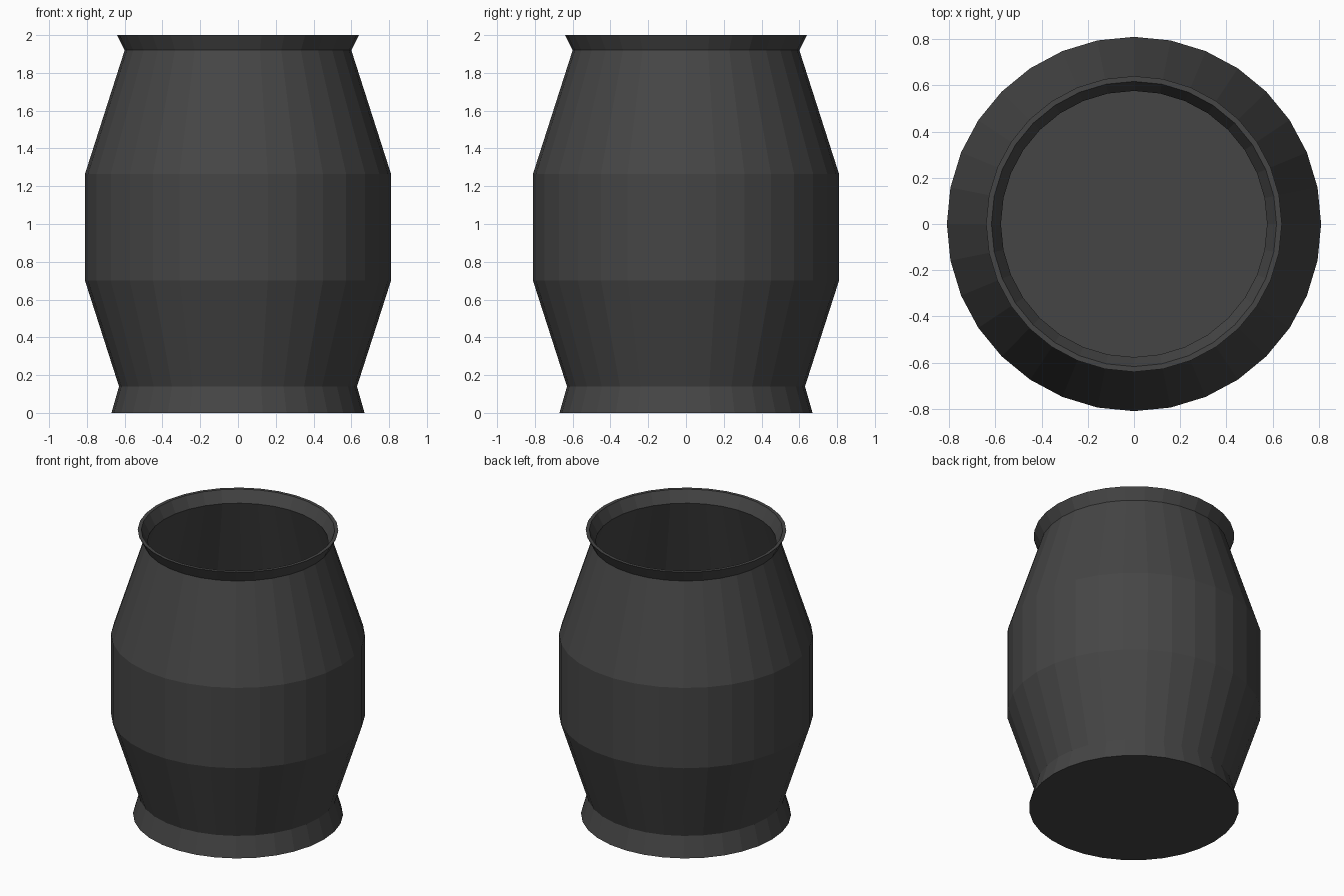
import bpy, bmesh, math

if "Cube" in bpy.data.objects:
    bpy.data.objects.remove(bpy.data.objects["Cube"])

SIDES = 32

# Cross-section (radius, height): outside from base to lip, then inside back down to the floor
outer = [(0.67, 0.0), (0.63, 0.14), (0.81, 0.70), (0.81, 1.265), (0.60, 1.92), (0.64, 2.0)]
inner = [(0.617, 2.0), (0.576, 1.92), (0.786, 1.262), (0.786, 0.704), (0.604, 0.14), (0.64, 0.025)]

# Lathe the profile around z
bm = bmesh.new()
rings = []
for r, z in outer + inner:
    rings.append([bm.verts.new((r * math.cos(2 * math.pi * i / SIDES),
                                r * math.sin(2 * math.pi * i / SIDES), z))
                  for i in range(SIDES)])
for a, b in zip(rings, rings[1:]):
    for i in range(SIDES):
        j = (i + 1) % SIDES
        bm.faces.new((a[i], a[j], b[j], b[i]))

# Underside and inside floor
bm.faces.new(rings[0][::-1])
bm.faces.new(rings[-1])
bmesh.ops.recalc_face_normals(bm, faces=bm.faces)

mesh = bpy.data.meshes.new("barrel_pot")
bm.to_mesh(mesh)
bm.free()
pot = bpy.data.objects.new("barrel_pot", mesh)
bpy.context.collection.objects.link(pot)

# Dark grey finish
mat = bpy.data.materials.new("dark_grey")
mat.diffuse_color = (0.06, 0.06, 0.06, 1)
mat.use_nodes = True
mat.node_tree.nodes["Principled BSDF"].inputs["Base Color"].default_value = mat.diffuse_color
mesh.materials.append(mat)
